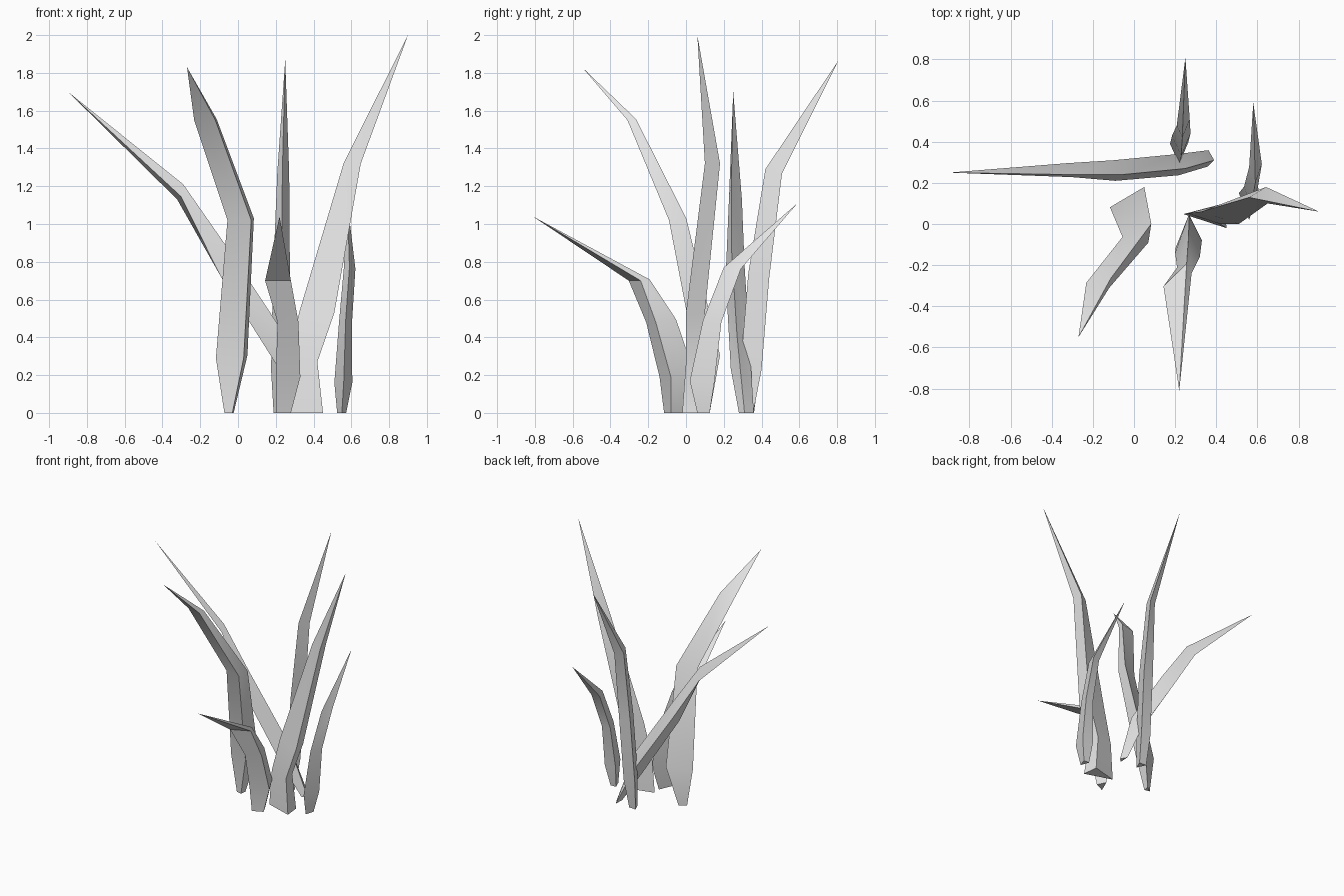
import bpy, bmesh, math
from mathutils import Vector

if "Cube" in bpy.data.objects:
    bpy.data.objects.remove(bpy.data.objects["Cube"])

mat = bpy.data.materials.new("pale_grey")
mat.diffuse_color = (0.8, 0.8, 0.8, 1)
mat.use_nodes = True
mat.node_tree.nodes["Principled BSDF"].inputs["Base Color"].default_value = mat.diffuse_color


def blade(name, width, depth, rings, tip):
    """Three-sided blade: each ring is (ridge x, y, z, width scale, depth scale)."""
    u, v = Vector(width), Vector(depth)
    bm = bmesh.new()
    loops = []
    for x, y, z, w, t in rings:
        ridge = Vector((x, y, z))
        pts = [ridge, ridge + u * w, ridge + v * t]
        loops.append([bm.verts.new((p.x, p.y, max(p.z, 0) if z else 0)) for p in pts])
    # side faces between neighbouring rings
    for a, b in zip(loops, loops[1:]):
        for i in range(3):
            j = (i + 1) % 3
            bm.faces.new((a[i], a[j], b[j], b[i]))
    # pointed end and flat foot
    end = bm.verts.new(tip)
    for i in range(3):
        bm.faces.new((loops[-1][i], loops[-1][(i + 1) % 3], end))
    bm.faces.new(loops[0])
    bmesh.ops.recalc_face_normals(bm, faces=bm.faces)
    me = bpy.data.meshes.new(name)
    bm.to_mesh(me)
    bm.free()
    me.materials.append(mat)
    ob = bpy.data.objects.new(name, me)
    bpy.context.collection.objects.link(ob)
    bpy.context.view_layer.objects.active = ob
    ob.select_set(True)
    bpy.ops.object.shade_smooth_by_angle(angle=math.radians(30))
    ob.select_set(False)


# tall blade leaning right
blade("right_blade", (-.2, .065, .01), (-.01, .1, 0),
      [(.45, -.02, 0, 1.05, 1.2), (.42, 0, .27, .8, .9),
       (.51, 0, .53, .92, 1), (.65, .1, 1.32, .45, .8)], (.9, .06, 2))

# long blade sweeping left
blade("left_blade", (-.03, -.03, -.16), (-.04, .07, -.1),
      [(.39, .31, 0, 1, .7), (.25, .27, .41, 1.1, 1),
       (-.06, .24, .88, 1, 1), (-.29, .24, 1.21, .4, .8)], (-.9, .25, 1.7))

# wide blade bending to the front left
blade("front_left_blade", (-.14, .03, 0), (.02, .13, .015),
      [(-.03, .08, 0, .3, .35), (.03, .05, .29, 1.05, 1),
       (.07, -.09, 1.02, .9, .7), (-.12, -.31, 1.55, .8, .35)], (-.27, -.55, 1.83))

# tall blade bending to the back
blade("back_blade", (.045, .11, -.03), (-.045, .1, -.03),
      [(.22, .29, 0, .6, .7), (.22, .29, .26, 1, 1),
       (.23, .33, .74, 1, 1), (.235, .42, 1.29, .8, .6)], (.25, .81, 1.87))

# short blade bending to the back
blade("back_right_blade", (.045, .13, -.01), (-.05, .13, -.01),
      [(.55, .06, 0, .5, .5), (.56, .02, .17, 1, 1),
       (.57, .09, .49, .75, .7), (.59, .2, .77, .7, .6)], (.58, .59, 1.11))

# short blade bending to the front
blade("front_blade", (-.13, -.06, 0), (-.06, .12, .015),
      [(.28, -.08, 0, .6, .55), (.33, -.08, .19, 1, 1.05),
       (.32, -.16, .48, .85, .9), (.28, -.24, .7, 1.05, .4)], (.22, -.81, 1.04))
